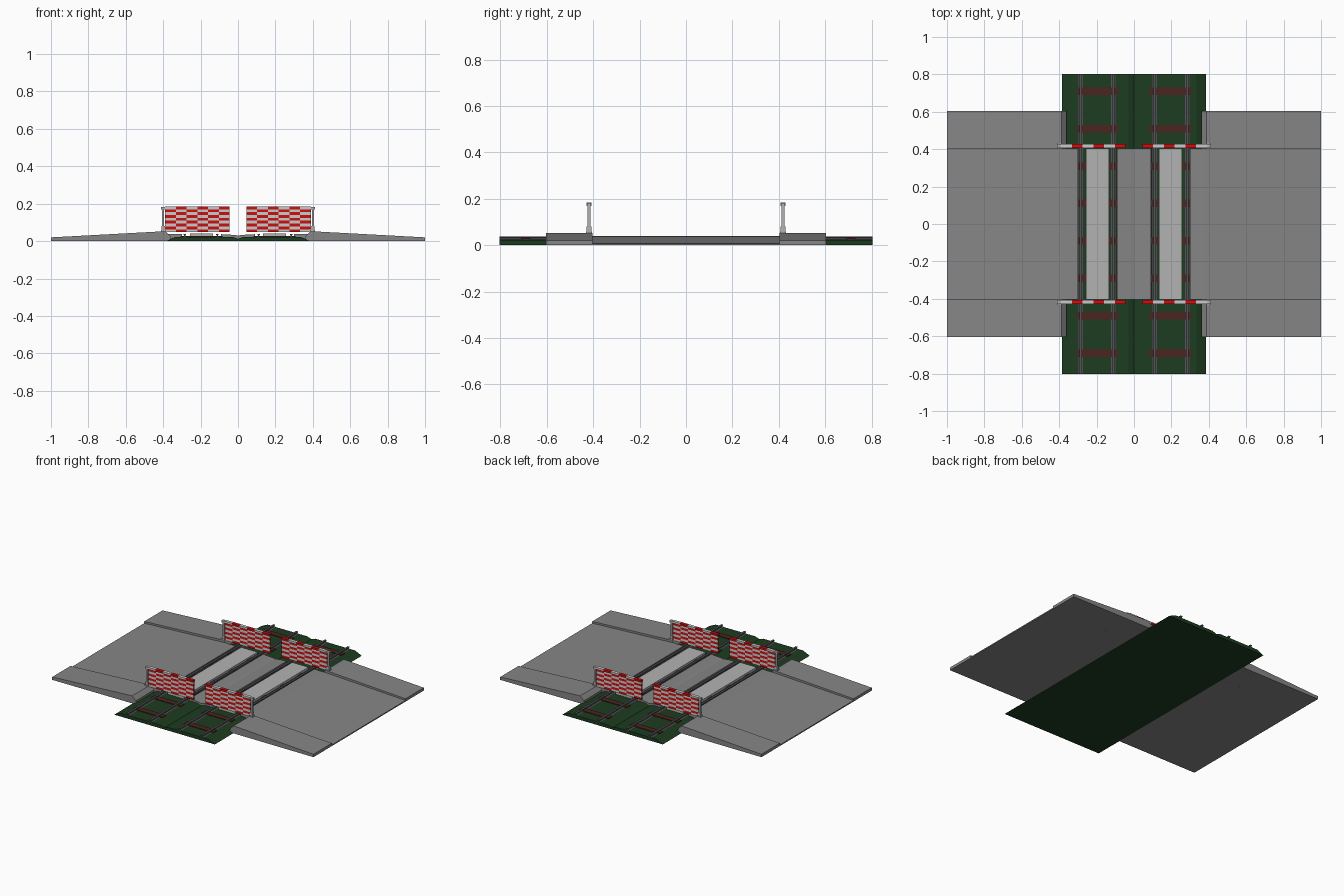
import bpy, bmesh

if "Cube" in bpy.data.objects:
    bpy.data.objects.remove(bpy.data.objects["Cube"])


def material(name, color):
    m = bpy.data.materials.new(name)
    m.diffuse_color = (*color, 1)
    m.use_nodes = True
    m.node_tree.nodes["Principled BSDF"].inputs["Base Color"].default_value = m.diffuse_color
    return m


GREEN = material("dark_green", (0.012, 0.045, 0.014))
BROWN = material("brown", (0.07, 0.018, 0.014))
ASPHALT = material("asphalt", (0.24, 0.24, 0.24))
STEEL = material("steel", (0.09, 0.09, 0.10))
CONCRETE = material("concrete", (0.45, 0.45, 0.45))
RED = material("red", (0.60, 0.005, 0.005))
WHITE = material("white", (0.85, 0.85, 0.85))


def finish(bm, name, mats):
    bmesh.ops.recalc_face_normals(bm, faces=bm.faces)
    me = bpy.data.meshes.new(name)
    bm.to_mesh(me)
    bm.free()
    for m in mats:
        me.materials.append(m)
    ob = bpy.data.objects.new(name, me)
    bpy.context.collection.objects.link(ob)
    return ob


def prism(name, profile, y0, y1, mat):
    """Extrude an (x, z) outline along y."""
    bm = bmesh.new()
    face = bm.faces.new([bm.verts.new((x, y0, z)) for x, z in profile])
    ext = bmesh.ops.extrude_face_region(bm, geom=[face])
    moved = [v for v in ext["geom"] if isinstance(v, bmesh.types.BMVert)]
    bmesh.ops.translate(bm, verts=moved, vec=(0, y1 - y0, 0))
    return finish(bm, name, [mat])


def add_box(bm, lo, hi, mat=0):
    vs = [bm.verts.new((x, y, z)) for z in (lo[2], hi[2])
          for x, y in ((lo[0], lo[1]), (hi[0], lo[1]), (hi[0], hi[1]), (lo[0], hi[1]))]
    for idx in ((3, 2, 1, 0), (4, 5, 6, 7), (0, 1, 5, 4), (1, 2, 6, 5), (2, 3, 7, 6), (3, 0, 4, 7)):
        bm.faces.new([vs[i] for i in idx]).material_index = mat


def box(name, lo, hi, mat):
    bm = bmesh.new()
    add_box(bm, lo, hi)
    return finish(bm, name, [mat])


# Ballast bed with a shallow drain between the two tracks
half = [(0.385, 0), (0.335, 0.023), (0.03, 0.023)]
prism("ballast_bed", half + [(0, 0.012)] + [(-x, z) for x, z in reversed(half)], -0.803, 0.803, GREEN)

# Road between the tracks, dished in the middle
mid = [(0.095, 0.01), (0.09, 0.037), (0.02, 0.033)]
prism("middle_road", mid + [(0, 0.029)] + [(-x, z) for x, z in reversed(mid)], -0.403, 0.403, ASPHALT)

for s, side in ((-1, "left"), (1, "right")):
    # Ramped road and its two raised pavements
    prism(f"{side}_road", [(s * x, z) for x, z in
          ((1, 0), (1, 0.008), (0.38, 0.038), (0.30, 0.038), (0.30, 0.001))], -0.403, 0.403, ASPHALT)
    for e, end in ((-1, "front"), (1, "back")):
        prism(f"{side}_{end}_pavement", [(s * x, z) for x, z in
              ((1, 0), (1, 0.02), (0.388, 0.053), (0.36, 0.026), (0.36, 0.001))],
              e * 0.403, e * 0.603, ASPHALT)

    # Crossing panel between the rails
    box(f"{side}_crossing_panel", (s * 0.195 - 0.0625, -0.403, 0.015),
        (s * 0.195 + 0.0625, 0.403, 0.04), CONCRETE)

    # I-section rails
    for x in (0.11, 0.285):
        sec = [(0.012, 0.02), (0.012, 0.023), (0.003, 0.025), (0.003, 0.031), (0.007, 0.033), (0.007, 0.038)]
        outline = sec + [(-a, b) for a, b in reversed(sec)]
        prism(f"{side}_rail", [(s * x + a, b) for a, b in outline], -0.803, 0.803, STEEL)

    # Sleepers
    for k in range(8):
        y = -0.69 + 0.2 * k
        box(f"{side}_sleeper", (s * 0.195 - 0.113, y - 0.02, 0.015),
            (s * 0.195 + 0.113, y + 0.02, 0.028), BROWN)

    for e, end in ((-1, "front"), (1, "back")):
        y = e * 0.418
        # Barrier post on a stepped foot, with a pivot cap
        bm = bmesh.new()
        add_box(bm, (s * 0.4 - 0.013, y - 0.013, 0.035), (s * 0.4 + 0.013, y + 0.013, 0.06))
        add_box(bm, (s * 0.4 - 0.010, y - 0.010, 0.06), (s * 0.4 + 0.010, y + 0.010, 0.08))
        add_box(bm, (s * 0.401 - 0.006, y - 0.006, 0.08), (s * 0.401 + 0.006, y + 0.006, 0.172))
        add_box(bm, (s * 0.4 - 0.013, y - 0.009, 0.168), (s * 0.4 + 0.013, y + 0.009, 0.182))
        finish(bm, f"{side}_{end}_barrier_post", [CONCRETE])

        # Striped boom with a chequered skirt hanging below it
        bm = bmesh.new()
        cols, rows = 6, 8
        w, h = 0.345 / cols, 0.122 / rows
        for c in range(cols):
            a, b = sorted((s * (0.045 + c * w), s * (0.045 + (c + 1) * w)))
            add_box(bm, (a, y - 0.011, 0.17), (b, y + 0.011, 0.184), c % 2)
            for r in range(rows):
                z = 0.048 + r * h
                add_box(bm, (a, y - 0.004, z), (b, y + 0.004, z + h), (c + r) % 2)
        bmesh.ops.remove_doubles(bm, verts=bm.verts, dist=1e-5)
        # Drop the hidden walls between neighbouring cells
        seen = {}
        for f in bm.faces:
            p = f.calc_center_median()
            seen.setdefault(tuple(round(v, 4) for v in p), []).append(f)
        inner = [f for fs in seen.values() if len(fs) > 1 for f in fs]
        bmesh.ops.delete(bm, geom=inner, context="FACES_ONLY")
        finish(bm, f"{side}_{end}_barrier", [RED, WHITE])
